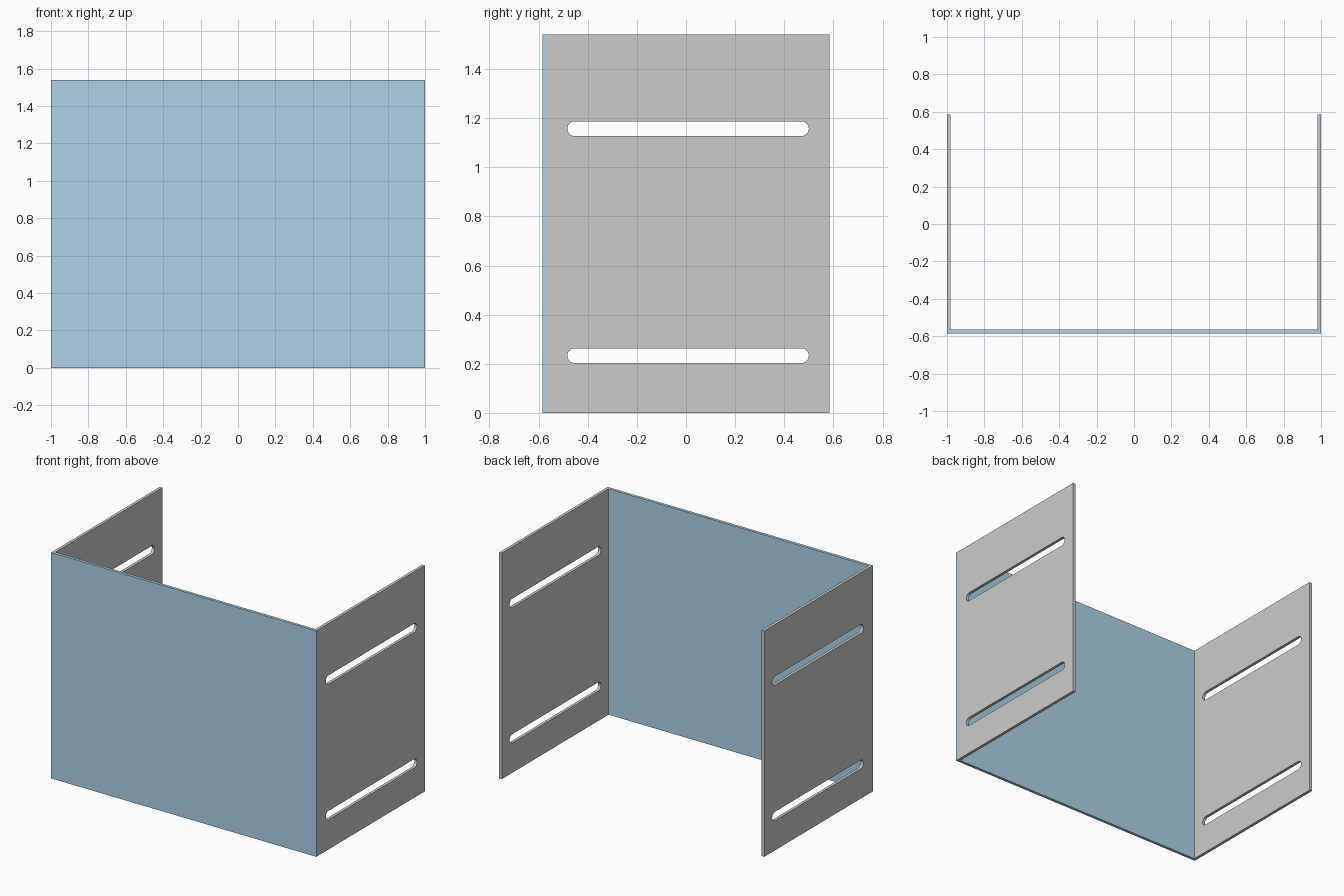
import bpy, bmesh, math
from mathutils import Matrix

if "Cube" in bpy.data.objects:
    bpy.data.objects.remove(bpy.data.objects["Cube"])

W, D, H, T = 2.0, 1.17, 1.54, 0.02      # overall size and sheet thickness
SLOT_Y = (-0.483, 0.50)                 # slot ends along y
SLOT_Z = (0.233, 1.157)                 # slot centre heights
SLOT_R = 0.03


def slot_outline(z, segs=12):
    """Rounded slot as (y, z) points."""
    pts = []
    for cy, start in ((SLOT_Y[1] - SLOT_R, -90), (SLOT_Y[0] + SLOT_R, 90)):
        for i in range(segs + 1):
            a = math.radians(start + 180 * i / segs)
            pts.append((cy + SLOT_R * math.cos(a), z + SLOT_R * math.sin(a)))
    return pts


def plate_mesh(name, outlines):
    """Flat sheet with holes, drawn in the yz plane, thickness along x."""
    curve = bpy.data.curves.new(name + "_profile", 'CURVE')
    curve.dimensions = '2D'
    curve.fill_mode = 'BOTH'
    curve.extrude = T / 2
    for pts in outlines:
        s = curve.splines.new('POLY')
        s.points.add(len(pts) - 1)
        for p, (y, z) in zip(s.points, pts):
            p.co = (y, z, 0, 1)
        s.use_cyclic_u = True
    tmp = bpy.data.objects.new(name + "_profile", curve)
    mesh = bpy.data.meshes.new_from_object(tmp)
    bpy.data.objects.remove(tmp)
    mesh.name = name
    bm = bmesh.new()
    bm.from_mesh(mesh)
    bmesh.ops.remove_doubles(bm, verts=bm.verts, dist=1e-5)
    # local x -> y, local y -> z, local z -> x
    bm.transform(Matrix(((0, 0, 1, 0), (1, 0, 0, 0), (0, 1, 0, 0), (0, 0, 0, 1))))
    bmesh.ops.recalc_face_normals(bm, faces=bm.faces)
    for f in bm.faces:
        f.smooth = False
    bm.to_mesh(mesh)
    bm.free()
    return mesh


# slotted side plates, butted against the back of the front panel
y0, y1 = -D / 2 + T, D / 2
outer = [(y0, 0), (y1, 0), (y1, H), (y0, H)]
side = plate_mesh("side_plate", [outer] + [slot_outline(z) for z in SLOT_Z])
for label, sx in (("left", -1), ("right", 1)):
    ob = bpy.data.objects.new(label + "_side_plate", side)
    ob.location.x = sx * (W - T) / 2
    bpy.context.collection.objects.link(ob)

# blue front panel across the full width
bpy.ops.mesh.primitive_cube_add(size=1, location=(0, -D / 2 + T / 2, H / 2))
front = bpy.context.object
front.name = "front_panel"
front.scale = (W, T, H)
bpy.ops.object.transform_apply(location=False, rotation=False, scale=True)
blue = bpy.data.materials.new("blue")
blue.diffuse_color = (0.42, 0.65, 0.80, 1)
blue.use_nodes = True
blue.node_tree.nodes["Principled BSDF"].inputs["Base Color"].default_value = blue.diffuse_color
front.data.materials.append(blue)
